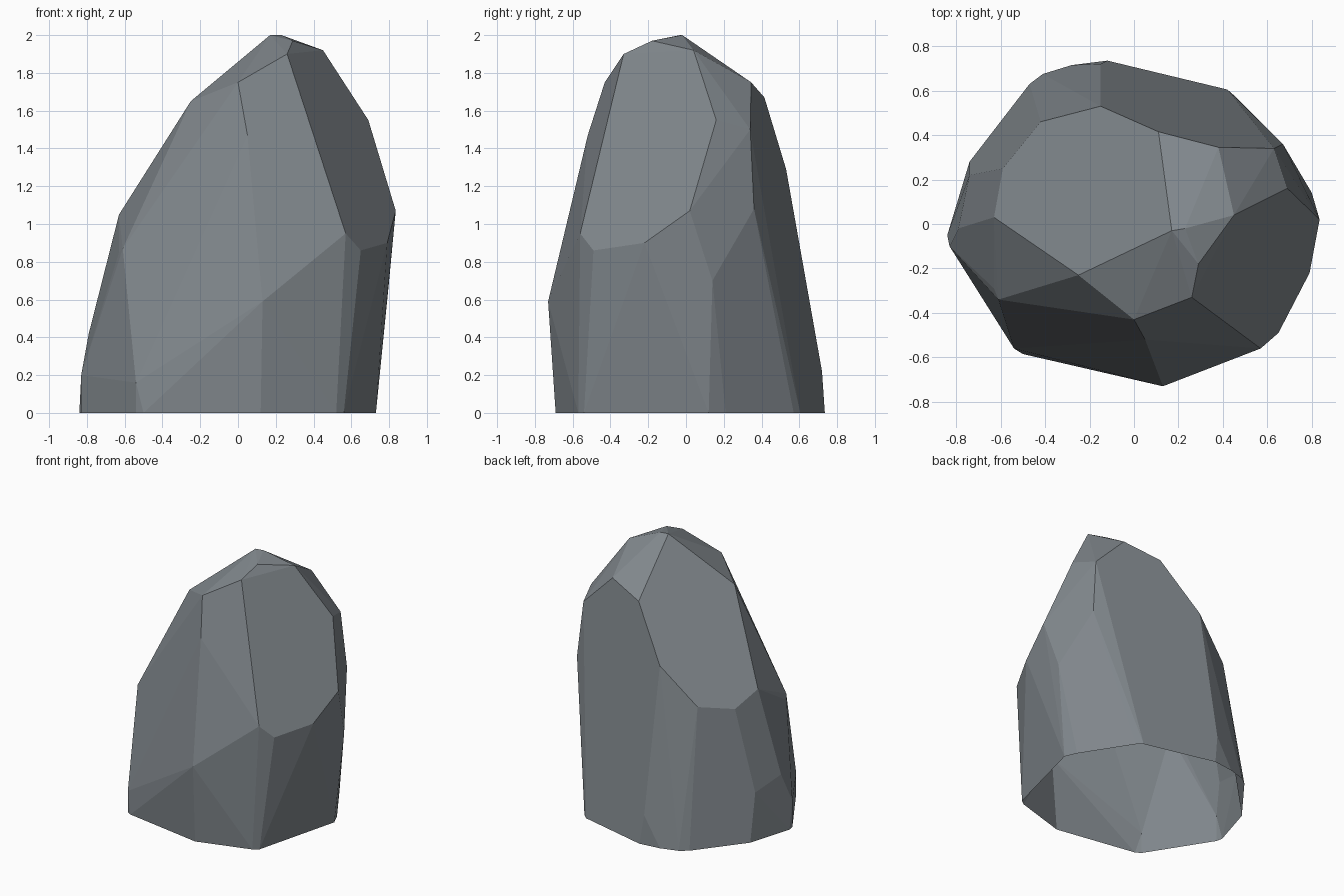
import bpy, bmesh, math

if "Cube" in bpy.data.objects:
    bpy.data.objects.remove(bpy.data.objects["Cube"])

# Single stone colour
stone = bpy.data.materials.new("slate_grey")
stone.diffuse_color = (0.215, 0.24, 0.26, 1)
stone.use_nodes = True
stone.node_tree.nodes["Principled BSDF"].inputs["Base Color"].default_value = stone.diffuse_color

# Corner points of the boulder, grouped by area
base_ring = [(-.84, -.05), (-.83, -.10), (-.54, -.56), (-.50, -.585), (.12, -.69),
             (.52, -.57), (.56, -.54), (.73, .12), (.69, .21), (.46, .57), (.42, .605),
             (-.12, .735), (-.28, .715), (-.41, .675), (-.47, .63), (-.74, .28)]
lower_corners = [(-.83, -.10, .20), (-.79, -.02, .42), (-.54, -.56, .16), (.13, -.73, .59),
                 (-.15, .72, .22), (-.74, .22, .36), (.80, .14, .70)]
middle_corners = [(.57, -.56, .95), (.65, -.49, .86), (.79, -.22, .90), (.835, .02, 1.07),
                  (.67, .36, 1.08), (-.61, -.34, .87), (-.63, -.29, .85),
                  (-.63, .03, 1.05), (-.59, .25, .97), (-.42, .46, 1.02), (-.15, .53, 1.29)]
upper_corners = [(.69, .16, 1.55), (.63, .34, 1.50), (.38, .345, 1.75), (.11, .415, 1.67),
                 (-.25, -.23, 1.65), (.05, -.52, 1.47), (.30, -.40, 1.66), (0, -.43, 1.75),
                 (.26, -.33, 1.90), (.29, -.18, 1.97), (.45, .04, 1.92),
                 (.17, -.03, 2.0), (.23, -.02, 2.0)]

# Chiselled shell wrapped around the corners
bm = bmesh.new()
for x, y in base_ring:
    bm.verts.new((x, y, 0))
for p in lower_corners + middle_corners + upper_corners:
    bm.verts.new(p)
hull = bmesh.ops.convex_hull(bm, input=bm.verts[:])
loose = {v for v in hull["geom_interior"] + hull["geom_unused"]
         if isinstance(v, bmesh.types.BMVert)}
bmesh.ops.delete(bm, geom=list(loose), context='VERTS')

# Open underside
under = [f for f in bm.faces if all(v.co.z < .001 for v in f.verts)]
bmesh.ops.delete(bm, geom=under, context='FACES')

# Merge nearly flat triangles into broad facets
bmesh.ops.dissolve_limit(bm, angle_limit=math.radians(4), verts=bm.verts[:],
                         edges=bm.edges[:], use_dissolve_boundaries=False)
bmesh.ops.recalc_face_normals(bm, faces=bm.faces[:])

mesh = bpy.data.meshes.new("boulder")
bm.to_mesh(mesh)
bm.free()
mesh.materials.append(stone)
boulder = bpy.data.objects.new("boulder", mesh)
bpy.context.collection.objects.link(boulder)
